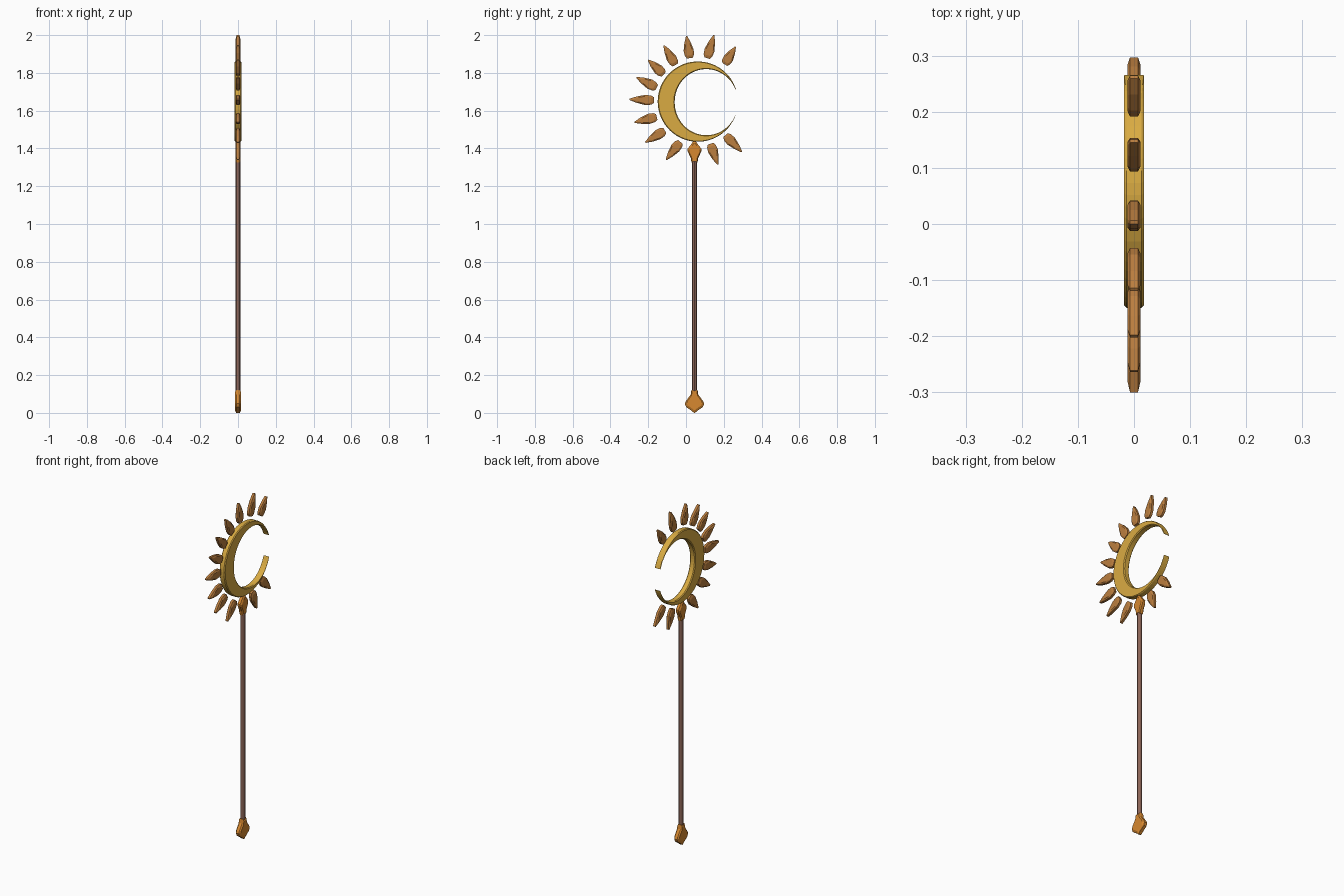
import bpy, bmesh, math
from mathutils import Vector

if "Cube" in bpy.data.objects:
    bpy.data.objects.remove(bpy.data.objects["Cube"])


def material(name, rgb):
    m = bpy.data.materials.new(name)
    m.diffuse_color = (*rgb, 1)
    m.use_nodes = True
    m.node_tree.nodes["Principled BSDF"].inputs["Base Color"].default_value = m.diffuse_color
    return m


GOLD = material("gold", (0.70, 0.41, 0.055))
BRONZE = material("bronze", (0.50, 0.21, 0.05))
ORANGE = material("orange_bronze", (0.68, 0.25, 0.03))
WOOD = material("wood", (0.26, 0.13, 0.095))


def loft(name, rings, mat, closed_caps=True):
    """Join equal-sized loops of points into one skin with end caps."""
    bm = bmesh.new()
    loops = [[bm.verts.new(p) for p in r] for r in rings]
    n = len(loops[0])
    for a, b in zip(loops, loops[1:]):
        for i in range(n):
            j = (i + 1) % n
            bm.faces.new((a[i], a[j], b[j], b[i]))
    bm.faces.new(loops[0])
    bm.faces.new(loops[-1])
    bmesh.ops.recalc_face_normals(bm, faces=bm.faces)
    me = bpy.data.meshes.new(name)
    bm.to_mesh(me)
    bm.free()
    me.materials.append(mat)
    ob = bpy.data.objects.new(name, me)
    bpy.context.collection.objects.link(ob)
    return ob


def leaf(name, base, tip, profile, rim, half, inset, mat):
    """Chamfered flat leaf in the YZ plane; profile = (fraction, half width)."""
    b, t = Vector((0, *base)), Vector((0, *tip))
    axis = t - b
    side = Vector((0, -axis.z, axis.y)).normalized()
    pts = [b + axis * u + side * w for u, w in profile]
    pts += [b + axis * u - side * w for u, w in reversed(profile)]
    mid = b + axis * 0.42

    def ring(x, s):
        return [mid + (p - mid) * s + Vector((x, 0, 0)) for p in pts]
    return loft(name, [ring(-half, inset), ring(-rim, 1), ring(rim, 1), ring(half, inset)], mat)


# Crescent: chamfered section swept between an outer circle and inner ellipse
rings = []
N = 56
for k in range(N + 1):
    f = k / N
    a = math.radians(17.5 + f * 325)
    c = math.radians(22.7 + f * 314.6)
    o = Vector((0.0625 + 0.2125 * math.cos(a), 1.648 + 0.2125 * math.sin(a)))
    i = Vector((0.1075 + 0.1675 * math.cos(c), 1.645 + 0.175 * math.sin(c)))
    d = o - i
    ch = min(0.005, 0.3 * d.length)
    d.normalize()
    h = 0.018
    section = [(-h, i + d * ch), (-h + ch, i), (h - ch, i), (h, i + d * ch),
               (h, o - d * ch), (h - ch, o), (-h + ch, o), (-h, o - d * ch)]
    rings.append([(x, p.x, p.y) for x, p in section])
loft("crescent", rings, GOLD)

# Ray petals around the crescent: base y, z then tip y, z
petals = [
    (0.205, 1.845, 0.262, 1.938), (0.112, 1.878, 0.148, 2.0),
    (0.020, 1.878, 0.003, 1.995), (-0.056, 1.842, -0.117, 1.945),
    (-0.118, 1.792, -0.200, 1.868), (-0.155, 1.722, -0.262, 1.776),
    (-0.169, 1.655, -0.300, 1.660), (-0.155, 1.567, -0.273, 1.538),
    (-0.112, 1.495, -0.215, 1.432), (-0.030, 1.435, -0.105, 1.340),
    (0.130, 1.425, 0.168, 1.315), (0.208, 1.470, 0.295, 1.382)]
petal_profile = [(0, 0.015), (0.12, 0.024), (0.35, 0.027), (0.70, 0.017), (1, 0.003)]
for n, (y0, z0, y1, z1) in enumerate(petals):
    leaf(f"ray_petal_{n + 1}", (y0, z0), (y1, z1), petal_profile, 0.007, 0.012, 0.72, BRONZE)

# Shaft
bpy.ops.mesh.primitive_cylinder_add(vertices=12, radius=0.0135, depth=1.25,
                                    location=(0, 0.045, 0.725))
shaft = bpy.context.object
shaft.name = "shaft"
shaft.data.materials.append(WOOD)
bpy.ops.object.shade_smooth_by_angle()

# Upper collar holding the crescent, and the pommel at the foot
leaf("upper_collar", (0.045, 1.325), (0.045, 1.442),
     [(0, 0.016), (0.2, 0.019), (0.5, 0.036), (0.62, 0.037), (0.85, 0.016), (1, 0.004)],
     0.008, 0.014, 0.8, ORANGE)
leaf("pommel", (0.045, 0.122), (0.045, 0.0),
     [(0, 0.016), (0.2, 0.02), (0.5, 0.046), (0.6, 0.051), (0.74, 0.045), (0.93, 0.012), (1, 0.003)],
     0.009, 0.016, 0.8, ORANGE)
